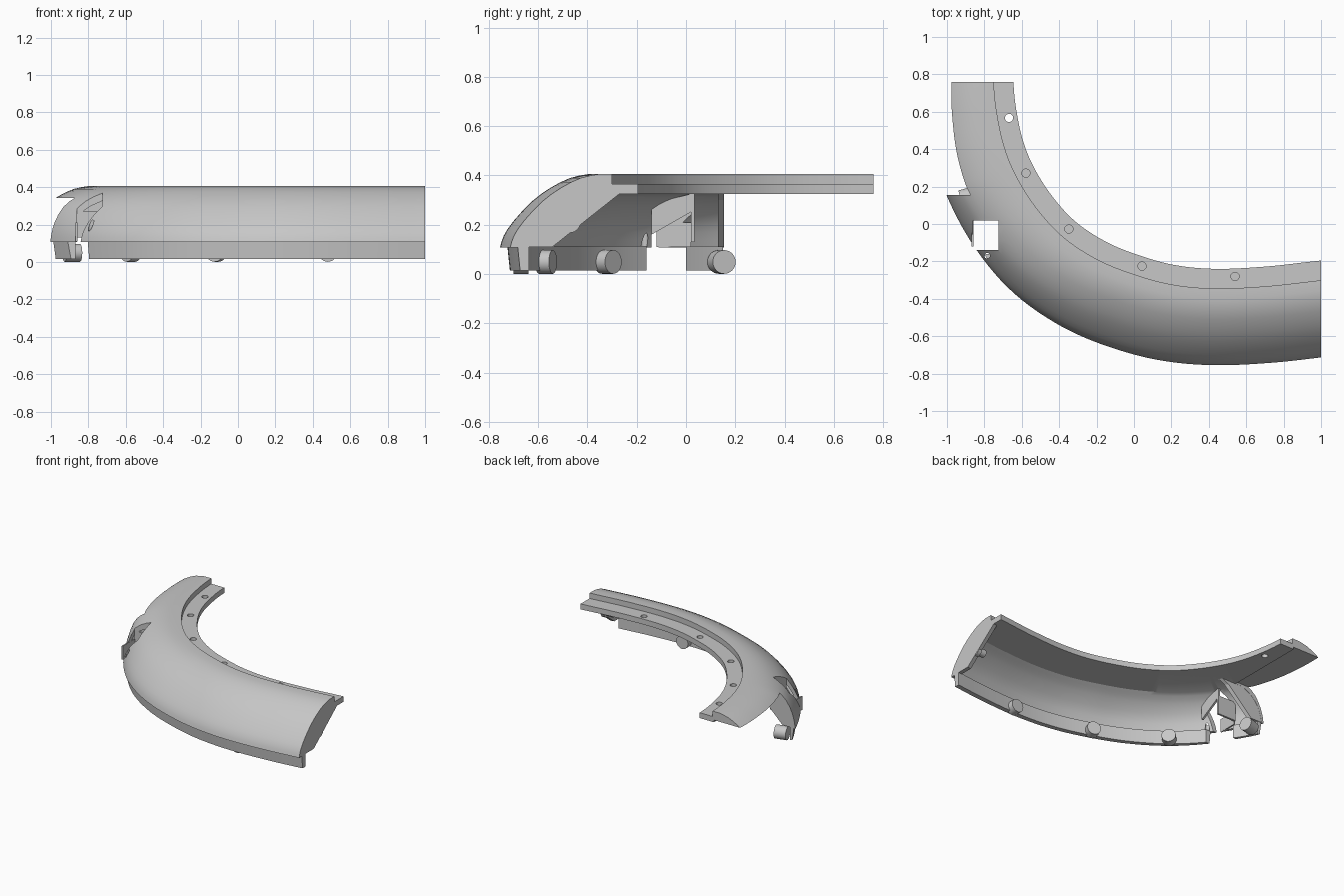
import bpy, bmesh, math
from mathutils import Vector

if "Cube" in bpy.data.objects:
    bpy.data.objects.remove(bpy.data.objects["Cube"], do_unlink=True)

grey = bpy.data.materials.new("mid_grey")
grey.use_nodes = True
grey.diffuse_color = (0.57, 0.57, 0.57, 1)
grey.node_tree.nodes["Principled BSDF"].inputs["Base Color"].default_value = (0.57, 0.57, 0.57, 1)


def spline(points, steps):
    """Catmull-Rom curve through 2D points."""
    p = [Vector(q) for q in points]
    p = [2 * p[0] - p[1]] + p + [2 * p[-1] - p[-2]]
    out = []
    for a, b, c, d in zip(p, p[1:], p[2:], p[3:]):
        for i in range(steps):
            t = i / steps
            out.append(0.5 * (2 * b + (c - a) * t + (2 * a - 5 * b + 4 * c - d) * t * t
                              + (3 * b - a - 3 * c + d) * t ** 3))
    return out + [p[-2]]


def finish(name, bm):
    bmesh.ops.recalc_face_normals(bm, faces=bm.faces)
    mesh = bpy.data.meshes.new(name)
    bm.to_mesh(mesh)
    bm.free()
    mesh.materials.append(grey)
    obj = bpy.data.objects.new(name, mesh)
    bpy.context.collection.objects.link(obj)
    return obj


def smooth(obj):
    bpy.ops.object.select_all(action="DESELECT")
    obj.select_set(True)
    bpy.context.view_layer.objects.active = obj
    bpy.ops.object.shade_smooth_by_angle(angle=math.radians(30))


def sweep(name, profile, stations, planes):
    """Sweep an (outward offset, height) outline along the inner edge and trim it by planes."""
    bm = bmesh.new()
    rings = []
    for pos, out in stations:
        hump = max(0, 1 - abs(pos.y - 0.34) / 0.5)
        ring = []
        for off, z in profile:
            s = max(0, (off - 0.16) / 0.355)
            off += hump * (0.062 * math.sin(math.pi * min(s, 1)) - 0.03 * s)
            v = pos + out * off
            ring.append(bm.verts.new((v.x, v.y, z)))
        rings.append(ring)
    n = len(profile)
    for a, b in zip(rings, rings[1:]):
        for i in range(n):
            j = (i + 1) % n
            bm.faces.new((a[i], a[j], b[j], b[i]))
    bm.faces.new(rings[0])
    bm.faces.new(rings[-1][::-1])
    bmesh.ops.recalc_face_normals(bm, faces=bm.faces)
    for co, no in planes:
        geom = bm.verts[:] + bm.edges[:] + bm.faces[:]
        bmesh.ops.bisect_plane(bm, geom=geom, plane_co=co, plane_no=no, clear_outer=True)
        bmesh.ops.holes_fill(bm, edges=[e for e in bm.edges if e.is_boundary], sides=0)
    return finish(name, bm)


def box(name, low, high):
    bm = bmesh.new()
    bmesh.ops.create_cube(bm, size=1)
    for v in bm.verts:
        v.co = Vector([l + (h - l) * (c + 0.5) for l, h, c in zip(low, high, v.co)])
    return finish(name, bm)


def rod(name, start, end, radius):
    start, end = Vector(start), Vector(end)
    bm = bmesh.new()
    bmesh.ops.create_cone(bm, cap_ends=True, segments=32, radius1=radius, radius2=radius,
                          depth=(end - start).length)
    turn = (end - start).to_track_quat("Z", "Y")
    for v in bm.verts:
        v.co = turn @ v.co + (start + end) / 2
    return finish(name, bm)


def cut(obj, cutter, solver):
    mod = obj.modifiers.new("cut", "BOOLEAN")
    mod.operation, mod.solver, mod.object = "DIFFERENCE", solver, cutter
    bpy.context.view_layer.objects.active = obj
    bpy.ops.object.modifier_apply(modifier=mod.name)
    bpy.data.objects.remove(cutter, do_unlink=True)


# Inner edge of the curved rail, with outward directions
path = spline([(1.15, -0.178), (0.93, -0.203), (0.7, -0.228), (0.44, -0.24), (0.22, -0.22),
               (0.02, -0.165), (-0.15, -0.095), (-0.31, 0.01), (-0.435, 0.145), (-0.533, 0.298),
               (-0.592, 0.44), (-0.626, 0.59), (-0.643, 0.73), (-0.65, 0.95)], 6)
stations = []
for i, p in enumerate(path):
    d = (path[min(i + 1, len(path) - 1)] - path[max(i - 1, 0)]).normalized()
    stations.append((p, Vector((-d.y, d.x))))
left_part = [s for s in stations if s[0].x < -0.2]
right_part = [s for s in stations if s[0].x > 0.75]
end_x = ((1, 0, 0), (1, 0, 0))
end_y = ((0, 0.76, 0), (0, 1, 0))

# Shell: recessed ledge, flat top and rounded outer side
outer = spline([(0.16, 0.405), (0.23, 0.39), (0.31, 0.35), (0.385, 0.295), (0.46, 0.215),
                (0.5, 0.155), (0.515, 0.108)], 2)
inner = spline([(0.475, 0.108), (0.43, 0.2), (0.35, 0.28), (0.28, 0.325)], 3)
ledge = [(0, 0.325), (0, 0.365), (0.105, 0.365), (0.105, 0.405)]
shell = sweep("curved_shell", ledge + [tuple(v) for v in outer + inner], stations, [end_x, end_y])

# Fixing holes along the ledge
holes = [(0.54, -0.28), (0.043, -0.225), (-0.348, -0.027), (-0.578, 0.272), (-0.668, 0.567)]
for i, (x, y) in enumerate(holes):
    floor = 0.2 if i == 4 else 0.335
    cut(shell, rod("hole_cutter", (x, y, floor), (x, y, 0.5), 0.022), "FLOAT")

# Cut away the lower arm and the square notch
cut(shell, rod("small_hole_cutter", (-0.785, -0.17, 0.1), (-0.785, -0.17, 0.5), 0.015), "FLOAT")
cut(shell, box("arm_cutter", (-1.3, 0.155, -1), (-0.76, 1, 0.341)), "EXACT")
cut(shell, box("notch_cutter", (-0.86, -0.14, 0), (-0.725, 0.02, 1)), "EXACT")
smooth(shell)

# End plates closing the shell down to a sloping inner edge
web = [(0.01, 0.325), (0.01, 0.36), (0.11, 0.36), (0.11, 0.4)]
web += [(o - 0.006, z - 0.004) for o, z in outer[:-1]] + [(0.508, 0.11), (0.345, 0.11), (0.075, 0.325)]
sweep("right_end_plate", web, right_part, [end_x, ((0.97, 0, 0), (-1, 0, 0))])
side_web = [(0.16, 0.33)] + web[4:-1] + [(0.2, 0.3)]
sweep("arm_end_plate", side_web, left_part,
      [((0, 0.154, 0), (0, 1, 0)), ((0, 0.13, 0), (0, -1, 0))])

# Skirt below the shell, broken by the notch
strip = [(0.44, 0.015), (0.475, 0.015), (0.485, 0.114), (0.44, 0.114)]
smooth(sweep("long_skirt", strip, stations, [end_x, ((0, -0.16, 0), (0, 1, 0))]))
short_strip = [(0.42, 0.015), (0.455, 0.015), (0.485, 0.114), (0.42, 0.114)]
smooth(sweep("short_skirt", short_strip, left_part,
             [((0, 0.15, 0), (0, 1, 0)), ((0, 0, 0), (0, -1, 0))]))

# Pegs pointing inwards from the skirt: inner tip, outward angle and length
pegs = [(0.48, -0.64, -90, 0.06), (-0.105, -0.54, -110, 0.06),
        (-0.55, -0.295, -135, 0.065), (-0.845, 0.155, -165, 0.085)]
for i, (x, y, angle, length) in enumerate(pegs):
    a = math.radians(angle)
    base = (x + length * math.cos(a), y + length * math.sin(a), 0.049)
    smooth(rod(f"skirt_peg_{i + 1}", base, (x, y, 0.049), 0.048))

# Peg through the right end plate
smooth(rod("end_boss", (0.97, -0.47, 0.21), (0.999, -0.47, 0.21), 0.042))
smooth(rod("end_peg", (0.92, -0.47, 0.21), (1, -0.47, 0.21), 0.028))

# Panels lining the notch, the inner one sloping with the shell
wall = box("notch_inner_wall", (-0.725, -0.14, 0.24), (-0.71, 0.035, 0.32))
for v in wall.data.vertices:
    v.co.z += (0.57 if v.co.z < 0.28 else 0.25) * v.co.y
box("notch_back_wall", (-0.86, 0.02, 0.13), (-0.71, 0.035, 0.27))
box("notch_outer_panel", (-0.868, -0.12, 0.11), (-0.859, 0.02, 0.21))
